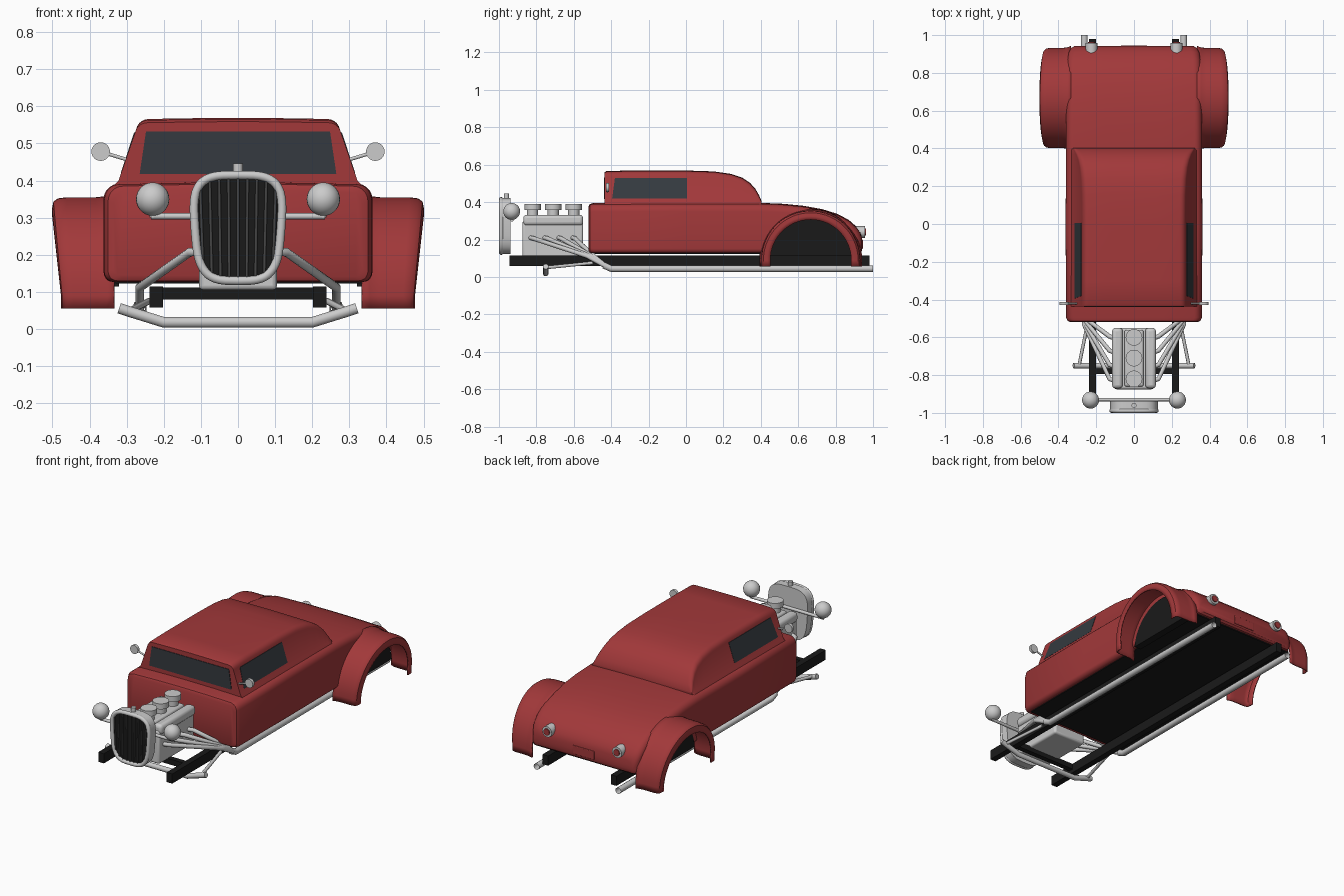
import bpy, bmesh, math
from mathutils import Vector

if "Cube" in bpy.data.objects:
    bpy.data.objects.remove(bpy.data.objects["Cube"])


def material(name, rgb):
    m = bpy.data.materials.new(name)
    m.diffuse_color = (*rgb, 1)
    m.use_nodes = True
    m.node_tree.nodes["Principled BSDF"].inputs["Base Color"].default_value = m.diffuse_color
    return m


RED = material("red_paint", (0.36, 0.04, 0.042))
BLACK = material("black_paint", (0.01, 0.01, 0.01))
GLASS = material("dark_glass", (0.035, 0.042, 0.05))
BAR = material("dark_bar", (0.06, 0.06, 0.06))


def mesh(name, verts, faces, mat=None):
    me = bpy.data.meshes.new(name)
    me.from_pydata(verts, [], faces)
    bm = bmesh.new()
    bm.from_mesh(me)
    bmesh.ops.recalc_face_normals(bm, faces=bm.faces)
    bm.to_mesh(me)
    bm.free()
    ob = bpy.data.objects.new(name, me)
    bpy.context.collection.objects.link(ob)
    if mat:
        me.materials.append(mat)
    return ob


def loft(name, rings, mat=None, closed=True):
    n = len(rings[0])
    verts = [p for r in rings for p in r]
    faces = [(i * n + j, i * n + (j + 1) % n, (i + 1) * n + (j + 1) % n, (i + 1) * n + j)
             for i in range(len(rings) - 1) for j in range(n if closed else n - 1)]
    if closed:
        faces += [tuple(range(n)), tuple(range(len(verts) - n, len(verts)))]
    return mesh(name, verts, faces, mat)


def prism(name, pts, axis, lo, hi, mat=None):
    put = (lambda u, v, d: (d, u, v)) if axis == "x" else (lambda u, v, d: (u, d, v))
    return loft(name, [[put(u, v, d) for u, v in pts] for d in (lo, hi)], mat)


def bevel(ob, width, segments=3):
    m = ob.modifiers.new("bevel", "BEVEL")
    m.width, m.segments = width, segments
    return ob


def box(name, x, y, z, mat=None, b=0.0):
    ob = prism(name, [(x[0], z[0]), (x[1], z[0]), (x[1], z[1]), (x[0], z[1])], "y", *y, mat)
    return bevel(ob, b) if b else ob


def tube(name, pts, r, mat=None, cyclic=False, caps=True):
    cu = bpy.data.curves.new(name, "CURVE")
    cu.dimensions = "3D"
    cu.bevel_depth, cu.bevel_resolution, cu.use_fill_caps = r, 3, caps
    sp = cu.splines.new("POLY")
    sp.points.add(len(pts) - 1)
    for p, co in zip(sp.points, pts):
        p.co = (*co, 1)
    sp.use_cyclic_u = cyclic
    ob = bpy.data.objects.new(name, cu)
    bpy.context.collection.objects.link(ob)
    if mat:
        cu.materials.append(mat)


def cylinder(name, a, b, r, mat=None):
    a, b = Vector(a), Vector(b)
    bpy.ops.mesh.primitive_cylinder_add(vertices=24, radius=r, depth=(b - a).length, location=(a + b) / 2)
    ob = bpy.context.object
    ob.name = name
    ob.rotation_euler = (b - a).to_track_quat("Z", "Y").to_euler()
    if mat:
        ob.data.materials.append(mat)


def ball(name, loc, r, scale=(1, 1, 1)):
    bpy.ops.mesh.primitive_uv_sphere_add(segments=24, ring_count=14, radius=r, location=loc)
    bpy.context.object.name = name
    bpy.context.object.scale = scale


def mirrored(half, y):
    return [(x, y, z) for x, z in half] + [(-x, y, z) for x, z in reversed(half)]


def arc(cx, cz, r, a0, a1, n=5):
    return [(cx + r * math.cos(math.radians(a0 + (a1 - a0) * i / n)),
             cz + r * math.sin(math.radians(a0 + (a1 - a0) * i / n))) for i in range(n + 1)]


# main body tub with sloping rear deck: y, half width, bottom, top
def body_ring(y, w, zb, zt):
    half = [(0.001, zb)] + arc(w - 0.025, zb + 0.025, 0.025, -90, 0)
    half += arc(w - 0.04, zt - 0.04, 0.04, 0, 90) + [(0.15, zt + 0.004), (0.001, zt + 0.005)]
    return mirrored(half, y)


loft("body", [body_ring(*s) for s in [
    (-0.52, 0.335, 0.14, 0.375), (-0.514, 0.35, 0.13, 0.385), (-0.495, 0.36, 0.127, 0.39),
    (0.0, 0.362, 0.127, 0.391), (0.4, 0.36, 0.127, 0.391), (0.52, 0.36, 0.127, 0.386),
    (0.63, 0.359, 0.127, 0.375), (0.73, 0.358, 0.127, 0.357), (0.81, 0.355, 0.127, 0.332),
    (0.87, 0.352, 0.127, 0.3), (0.91, 0.345, 0.127, 0.265), (0.932, 0.333, 0.13, 0.235),
    (0.942, 0.315, 0.14, 0.205)]], RED)
box("floor_pan", (-0.33, 0.33), (-0.49, 0.92), (0.122, 0.14), BLACK)
bevel(box("number_plate_panel", (-0.07, 0.07), (0.9, 0.946), (0.15, 0.2), RED), 0.004)


# cab with leaning sides and fastback roof: y, roof height
def side_x(z):
    return 0.322 - (z - 0.39) * 0.33


def cab_ring(y, zt):
    r = min(0.035, (zt - 0.37) * 0.5)
    half = [(0.001, 0.36), (0.345, 0.36), (0.34, 0.38), (side_x(0.39), min(0.4, zt - r - 0.002))]
    half += arc(side_x(zt - r) - r, zt - r, r, 10, 90) + [(0.12, zt + 0.002), (0.001, zt + 0.003)]
    return mirrored(half, y)


loft("cab", [cab_ring(*s) for s in [
    (-0.436, 0.556), (-0.425, 0.563), (-0.3, 0.566), (0.0, 0.566), (0.15, 0.561), (0.24, 0.548),
    (0.3, 0.528), (0.34, 0.502), (0.37, 0.47), (0.39, 0.435), (0.403, 0.405)]], RED)
prism("windshield", [(-0.265, 0.418), (0.265, 0.418), (0.248, 0.532), (-0.248, 0.532)],
      "y", -0.439, -0.43, GLASS)

# rear fender arch: cross-section as (radius, x), swept around the wheel opening
section = [(0.275, 0.335), (0.268, 0.355), (0.265, 0.38), (0.265, 0.445), (0.262, 0.464),
           (0.253, 0.474), (0.235, 0.477), (0.216, 0.477)]


def fender_ring(s, deg, z0):
    a = math.radians(deg)
    return [(s * (x + 0.024 * math.sin(a) * max(0, (x - 0.36) / 0.117)),
             0.667 + r * math.cos(a), z0 + r * math.sin(a)) for r, x in section]


grille_w = lambda z: 0.122 + 0.07 * (z - 0.27)


def grille_outline(k):
    pts = []
    for i in range(48):
        c, s = math.cos(i * math.pi / 24), math.sin(i * math.pi / 24)
        z = 0.2725 + (0.1525 - k) * math.copysign(abs(s) ** 0.56, s)
        pts.append(((grille_w(z) + 0.004 - k) * math.copysign(abs(c) ** 0.56, c), z))
    return pts


for s, side in ((1, "right"), (-1, "left")):
    rings = [fender_ring(s, 0, 0.055)] + [fender_ring(s, d, 0.09) for d in range(0, 181, 6)]
    fender = loft(side + "_fender", rings + [fender_ring(s, 180, 0.055)], RED, closed=False)
    sol = fender.modifiers.new("thickness", "SOLIDIFY")
    sol.thickness, sol.offset = 0.008, -1
    well = [(0.667 + u, v) for u, v in arc(0, 0.09, 0.23, 6, 174, 28)]
    prism(side + "_wheel_well", well, "x", s * 0.32, s * 0.3635, BLACK)

    # side glass, following the lean of the cab
    quad = [(-0.395, 0.42), (0.005, 0.42), (0.005, 0.53), (-0.38, 0.53)]
    loft(side + "_window", [[(s * (side_x(z) + d), y, z) for y, z in quad] for d in (-0.008, 0.004)], GLASS)

    # mirror
    tube(side + "_mirror_arm", [(s * 0.295, -0.42, 0.455), (s * 0.37, -0.42, 0.478)], 0.005)
    cylinder(side + "_mirror", (s * 0.37, -0.428, 0.478), (s * 0.37, -0.412, 0.478), 0.025)

    # chassis rail, exhaust and headers
    box(side + "_frame_rail", (s * 0.22 - 0.018, s * 0.22 + 0.018), (-0.945, 0.98), (0.058, 0.114), BLACK)
    tube(side + "_exhaust", [(s * 0.265, -0.44, 0.062), (s * 0.264, -0.4, 0.044), (s * 0.263, 1.0, 0.044)],
         0.018, caps=False)
    for i in range(4):
        y = -0.835 + i * 0.075
        tube(side + "_header", [(s * 0.09, y, 0.21), (s * 0.13, y + 0.015, 0.207),
                                (s * 0.265, -0.53 + i * 0.012, 0.112), (s * 0.265, -0.42, 0.052)], 0.012)
    tube(side + "_radius_rod", [(s * 0.29, -0.745, 0.05), (s * 0.24, -0.5, 0.075)], 0.009)

    # headlight and stem
    ball(side + "_headlight", (s * 0.23, -0.932, 0.35), 0.045)
    tube(side + "_headlight_stem", [(s * 0.23, -0.93, 0.3), (s * 0.23, -0.93, 0.34)], 0.009)

    # tail light
    cylinder(side + "_tail_light", (s * 0.225, 0.9, 0.24), (s * 0.225, 0.957, 0.24), 0.031)
    cylinder(side + "_tail_lens", (s * 0.225, 0.95, 0.24), (s * 0.225, 0.963, 0.24), 0.019, RED)

    # valve cover
    box(side + "_valve_cover", (s * 0.088 - 0.028, s * 0.088 + 0.028), (-0.87, -0.55), (0.275, 0.332), None, 0.018)

# front axle and crossmember
tube("front_axle", [(-0.32, -0.75, 0.056), (-0.29, -0.75, 0.046), (-0.2, -0.75, 0.018),
                    (0.2, -0.75, 0.018), (0.29, -0.75, 0.046), (0.32, -0.75, 0.056)], 0.015)
box("front_crossmember", (-0.21, 0.21), (-0.795, -0.765), (0.08, 0.112), BLACK)

# engine with three carburettors
box("engine_block", (-0.105, 0.105), (-0.875, -0.55), (0.105, 0.3), None, 0.012)
box("intake_manifold", (-0.05, 0.05), (-0.86, -0.56), (0.28, 0.325), None, 0.01)
for y in (-0.82, -0.71, -0.6):
    cylinder("carburettor", (0, y, 0.31), (0, y, 0.37), 0.03)
    cylinder("air_cleaner", (0, y, 0.357), (0, y, 0.389), 0.044)

# radiator shell, grille and cap
prism("radiator_shell", grille_outline(0.002), "y", -0.985, -0.937)
tube("grille_surround", [(x, -0.988, z) for x, z in grille_outline(0.01)], 0.012, cyclic=True)
prism("grille_backing", grille_outline(0.012), "y", -0.988, -0.98, BLACK)
for i in range(-4, 5):
    x = i * 0.0255
    h = 0.143 * (1 - abs(x / 0.122) ** 3.5) ** (1 / 3.5)
    tube("grille_bar", [(x * 0.92, -0.99, 0.2725 - h), (x, -0.99, 0.2725 + h)], 0.004, BAR)
cylinder("radiator_cap", (0, -0.96, 0.415), (0, -0.96, 0.446), 0.013)
tube("headlight_bar", [(-0.235, -0.93, 0.304), (0.235, -0.93, 0.304)], 0.009)

# smooth shading with sharp edges kept
bpy.ops.object.select_all(action="DESELECT")
for ob in bpy.context.scene.objects:
    if ob.type == "MESH":
        ob.select_set(True)
        bpy.context.view_layer.objects.active = ob
bpy.ops.object.shade_smooth_by_angle(angle=math.radians(35))
